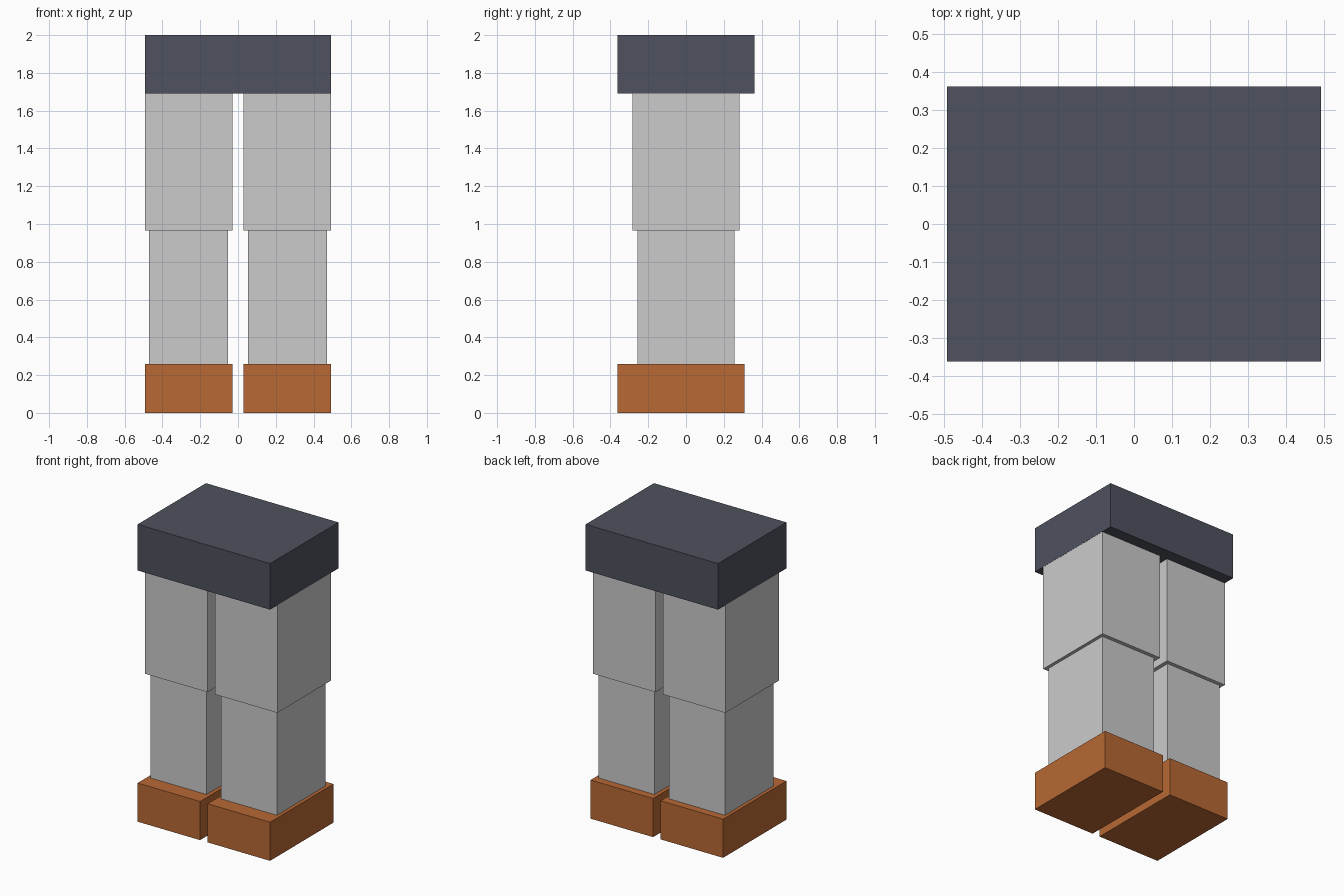
import bpy

if "Cube" in bpy.data.objects:
    bpy.data.objects.remove(bpy.data.objects["Cube"])


def material(name, color):
    m = bpy.data.materials.new(name)
    m.diffuse_color = (*color, 1.0)
    m.use_nodes = True
    m.node_tree.nodes["Principled BSDF"].inputs["Base Color"].default_value = m.diffuse_color
    return m


def box(name, x, y, z, mat=None):
    """Flat-shaded box from (min, max) ranges on each axis."""
    center = [(a + b) / 2 for a, b in (x, y, z)]
    bpy.ops.mesh.primitive_cube_add(size=1, location=center)
    ob = bpy.context.object
    ob.name = name
    ob.scale = [b - a for a, b in (x, y, z)]
    bpy.ops.object.transform_apply(location=False, rotation=False, scale=True)
    if mat:
        ob.data.materials.append(mat)
    return ob


dark = material("dark_cloth", (0.077, 0.084, 0.112))
orange = material("orange_leather", (0.48, 0.14, 0.035))

# Waist block
box("waist", (-0.493, 0.493), (-0.363, 0.363), (1.69, 2.0), dark)

# Mirrored legs: thigh runs up into the waist, shin sits between thigh and boot
for side, s in (("left", -1), ("right", 1)):
    def span(inner, outer):
        return tuple(sorted((s * inner, s * outer)))

    box(f"{side}_thigh", span(0.028, 0.492), (-0.284, 0.284), (0.965, 1.81))
    box(f"{side}_shin", span(0.054, 0.47), (-0.258, 0.258), (0.22, 1.0))
    box(f"{side}_boot", span(0.028, 0.493), (-0.363, 0.31), (0.0, 0.26), orange)
